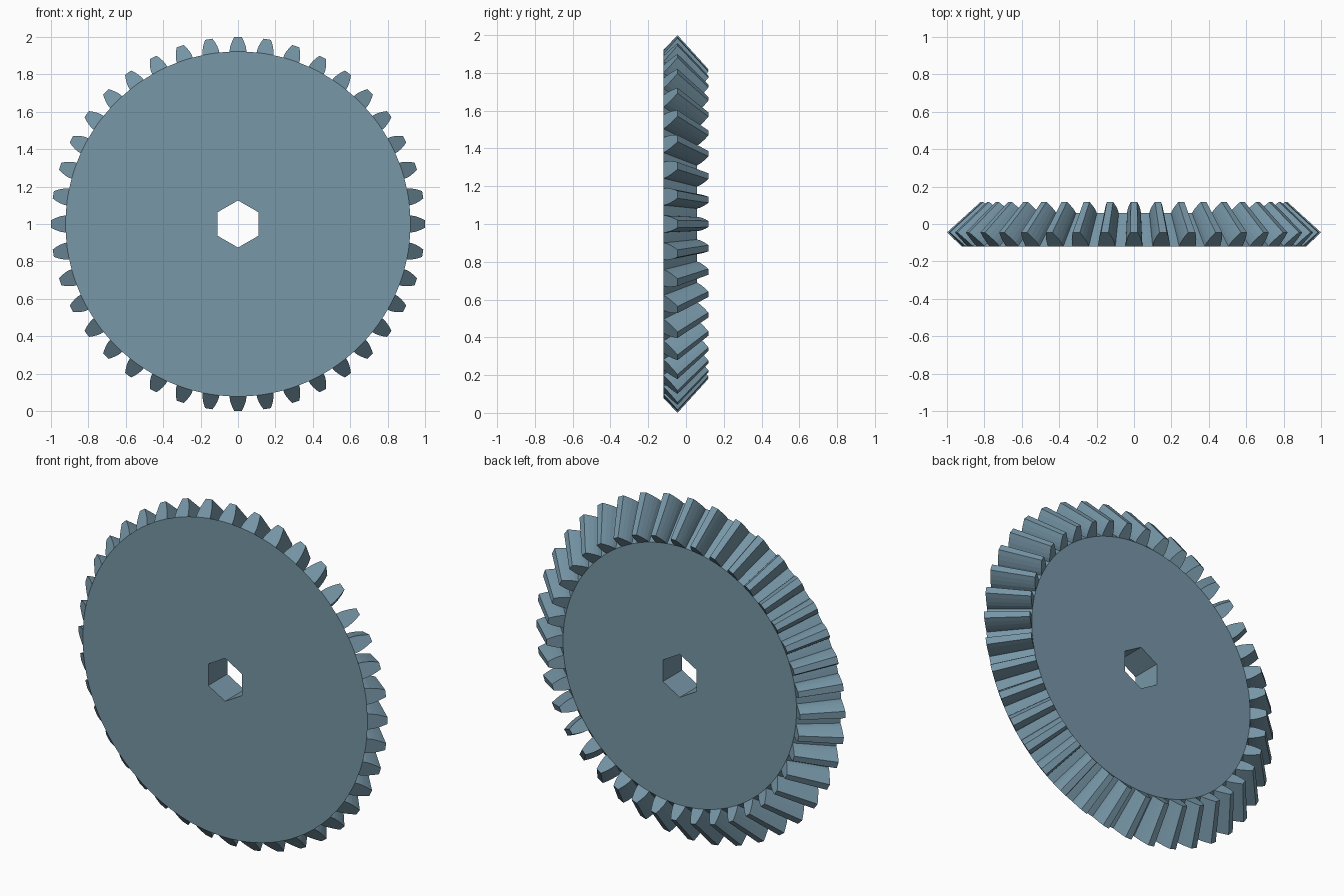
import bpy, bmesh
from math import sin, cos, tau

if "Cube" in bpy.data.objects:
    bpy.data.objects.remove(bpy.data.objects["Cube"])

TEETH = 40
APEX_Y = 0.863          # the teeth all taper toward this point on the axle
TOE = 0.82              # scale of the back section about the apex
ROOT = (0.922, -0.119)  # radius, y at the front
TIP = (1.0, -0.045)
HALF = [(0, .045), (.25, .0435), (.5, .038), (.75, .030), (1, .020)]  # height, half width

bm = bmesh.new()


def vert(radius, y, angle):
    return bm.verts.new((radius * sin(angle), y, 1 + radius * cos(angle)))


def flank(t, w, centre, side, s):
    r = ROOT[0] + t * (TIP[0] - ROOT[0])
    y = ROOT[1] + t * (TIP[1] - ROOT[1])
    return vert(r * s, APEX_Y + (y - APEX_Y) * s, centre + side * w / r)


def section(s):
    """Root ring (4 points per tooth) and the tooth outlines standing on it."""
    ring, outlines = [], []
    y = APEX_Y + (ROOT[1] - APEX_Y) * s
    for i in range(TEETH):
        a = i * tau / TEETH
        mid = vert(ROOT[0] * s, y, a)
        left = [flank(t, w, a, -1, s) for t, w in HALF]
        right = [flank(t, w, a, 1, s) for t, w in HALF]
        gap = vert(ROOT[0] * s, y, a + tau / TEETH / 2)
        ring += [left[0], mid, right[0], gap]
        outlines.append(left + right[::-1])
    ring = ring[1:] + ring[:1]          # start at the top, on a tooth centre
    bore = [vert(0.126, y, k * tau / 6) for k in range(6)]
    return ring, outlines, bore


front, back = section(1), section(TOE)

# Tooth ends, and the discs as two halves around the hexagonal bore
for ring, outlines, bore in (front, back):
    n = len(ring)
    for i, o in enumerate(outlines):
        bm.faces.new(o + [ring[4 * i]])
    bm.faces.new(ring[:n // 2 + 1] + bore[3::-1])
    bm.faces.new(ring[n // 2:] + [ring[0], bore[0]] + bore[:2:-1])

# Tooth flanks and tips
for fo, bo in zip(front[1], back[1]):
    for j in range(len(fo) - 1):
        bm.faces.new((fo[j], fo[j + 1], bo[j + 1], bo[j]))

# Root floor between teeth
n = len(front[0])
for i in range(TEETH):
    for j in (4 * i + 1, 4 * i + 2):
        k = (j + 1) % n
        bm.faces.new((front[0][j], front[0][k], back[0][k], back[0][j]))

# Bore walls
for j in range(6):
    k = (j + 1) % 6
    bm.faces.new((front[2][j], front[2][k], back[2][k], back[2][j]))

bmesh.ops.recalc_face_normals(bm, faces=bm.faces)
mesh = bpy.data.meshes.new("bevel_gear")
bm.to_mesh(mesh)
bm.free()

# Blue-grey steel
steel = bpy.data.materials.new("steel")
steel.diffuse_color = (0.184, 0.308, 0.388, 1)
steel.use_nodes = True
steel.node_tree.nodes["Principled BSDF"].inputs["Base Color"].default_value = steel.diffuse_color
mesh.materials.append(steel)
bpy.context.collection.objects.link(bpy.data.objects.new("bevel_gear", mesh))
